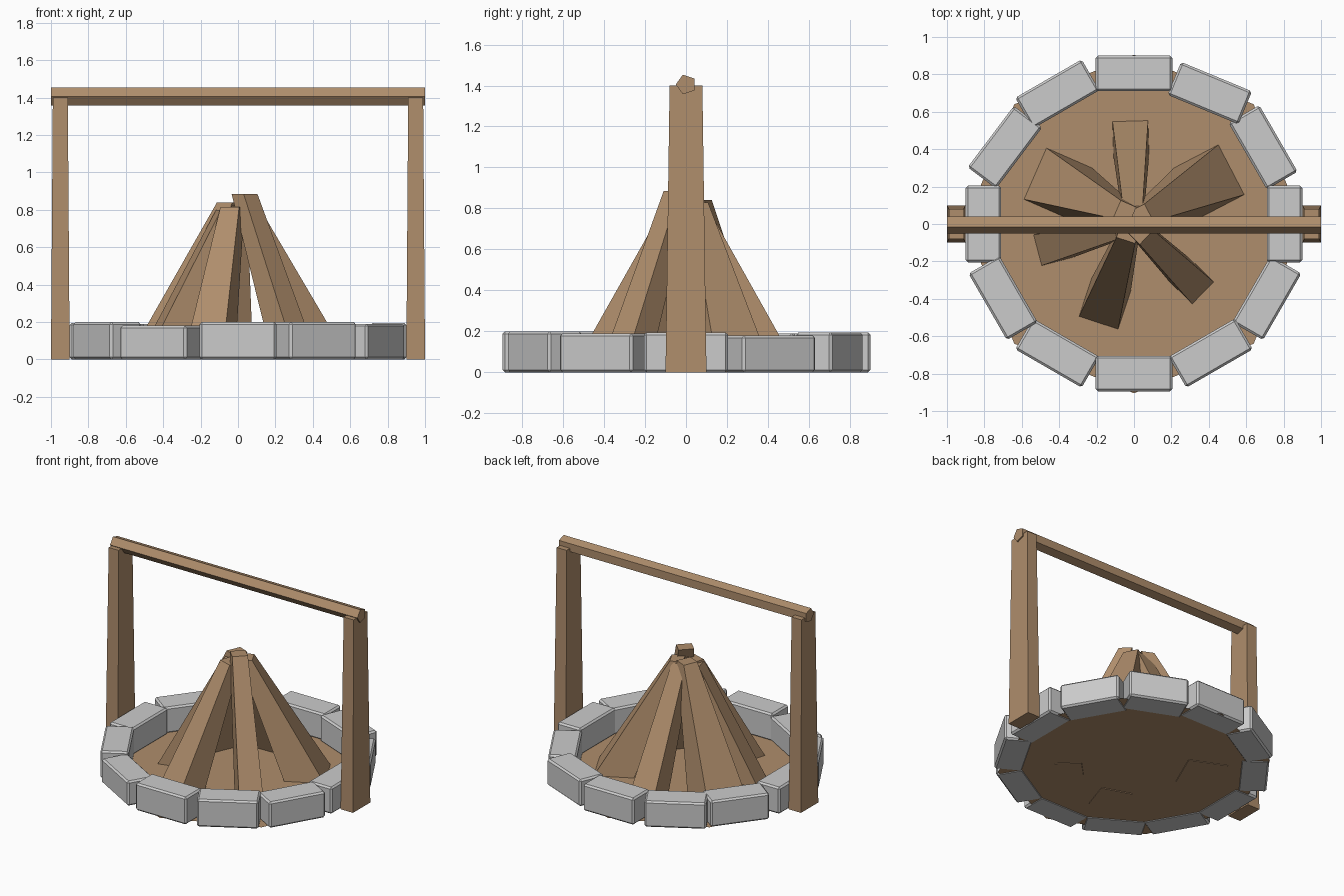
import bpy, bmesh, math
from mathutils import Matrix, Vector

if "Cube" in bpy.data.objects:
    bpy.data.objects.remove(bpy.data.objects["Cube"])

wood = bpy.data.materials.new("wood")
wood.diffuse_color = (0.43, 0.27, 0.15, 1)
wood.use_nodes = True
wood.node_tree.nodes["Principled BSDF"].inputs["Base Color"].default_value = wood.diffuse_color


def add_object(name, bm, mat=None):
    bmesh.ops.recalc_face_normals(bm, faces=bm.faces)
    me = bpy.data.meshes.new(name)
    bm.to_mesh(me)
    bm.free()
    if mat:
        me.materials.append(mat)
    ob = bpy.data.objects.new(name, me)
    bpy.context.collection.objects.link(ob)
    return ob


def tapered_box(name, base, top, base_size, top_size, angle=0):
    """Four-sided timber; the sizes run along and across the given angle."""
    bm = bmesh.new()
    bmesh.ops.create_cube(bm, size=1)
    rot = Matrix.Rotation(angle, 3, 'Z')
    for v in bm.verts:
        end, size = (top, top_size) if v.co.z > 0 else (base, base_size)
        v.co = Vector(end) + rot @ Vector((v.co.x * size[0], v.co.y * size[1], 0))
    return add_object(name, bm, wood)


# Ring of stones: x, y, rotation in degrees, height
stones = [
    (0, -0.8, 0, 0.20), (0.41, -0.69, 30, 0.20), (0.71, -0.395, 60, 0.19),
    (0.805, 0, 90, 0.195), (0.69, 0.41, -60, 0.18), (0.405, 0.70, -22.5, 0.195),
    (0, 0.805, 0, 0.195), (-0.41, 0.695, 30, 0.19), (-0.69, 0.41, 53, 0.19),
    (-0.805, 0, 90, 0.195), (-0.70, -0.395, -60, 0.20), (-0.41, -0.69, -30, 0.18),
]
for i, (x, y, deg, h) in enumerate(stones):
    bm = bmesh.new()
    bmesh.ops.create_cube(bm, size=1)
    bmesh.ops.scale(bm, vec=(0.41, 0.19, h), verts=bm.verts)
    bmesh.ops.bevel(bm, geom=bm.edges[:], offset=0.012, segments=1, affect='EDGES')
    ob = add_object(f"ring_stone_{i + 1}", bm)
    ob.location = (x, y, h / 2)
    ob.rotation_euler.z = math.radians(deg)

# Flat octagonal floor
bm = bmesh.new()
bmesh.ops.create_circle(bm, cap_ends=True, segments=8, radius=0.905)
add_object("fire_floor", bm, wood).location.z = 0.004

# Leaning logs: outer base edge middle, base width, base depth, top centre, base z
logs = [
    ((-0.53, 0.27), 0.30, 0.27, (-0.05, 0.06, 0.84), 0.0),
    ((-0.02, 0.55), 0.19, 0.19, (-0.005, 0.05, 0.82), 0.006),
    ((0.52, 0.29), 0.30, 0.27, (0.04, 0.04, 0.83), 0.006),
    ((0.37, -0.37), 0.165, 0.18, (0.035, -0.04, 0.885), 0.0),
    ((-0.19, -0.53), 0.22, 0.22, (-0.03, -0.045, 0.815), 0.0),
    ((-0.515, -0.14), 0.17, 0.18, (-0.06, -0.02, 0.80), 0.006),
]
for i, ((x, y), width, depth, top, z) in enumerate(logs):
    lean = math.atan2(y - top[1], x - top[0])
    base = (x - depth / 2 * math.cos(lean), y - depth / 2 * math.sin(lean), z)
    tapered_box(f"log_{i + 1}", base, top, (depth, width), (0.09, 0.105), lean)

# Upright posts
for side, name in ((-1, "left_post"), (1, "right_post")):
    tapered_box(name, (side * 0.95, 0, 0), (side * 0.95, 0, 1.4), (0.1, 0.2), (0.08, 0.16))

# Five-sided crossbar with one edge facing the front
bm = bmesh.new()
ring = [math.radians(180 + 72 * k) for k in range(5)]
ends = [[bm.verts.new((x, 0.05 * math.cos(a), 1.405 + 0.05 * math.sin(a))) for a in ring]
        for x in (-1, 1)]
for end in ends:
    bm.faces.new(end)
for k in range(5):
    n = (k + 1) % 5
    bm.faces.new((ends[0][k], ends[0][n], ends[1][n], ends[1][k]))
add_object("crossbar", bm, wood)
